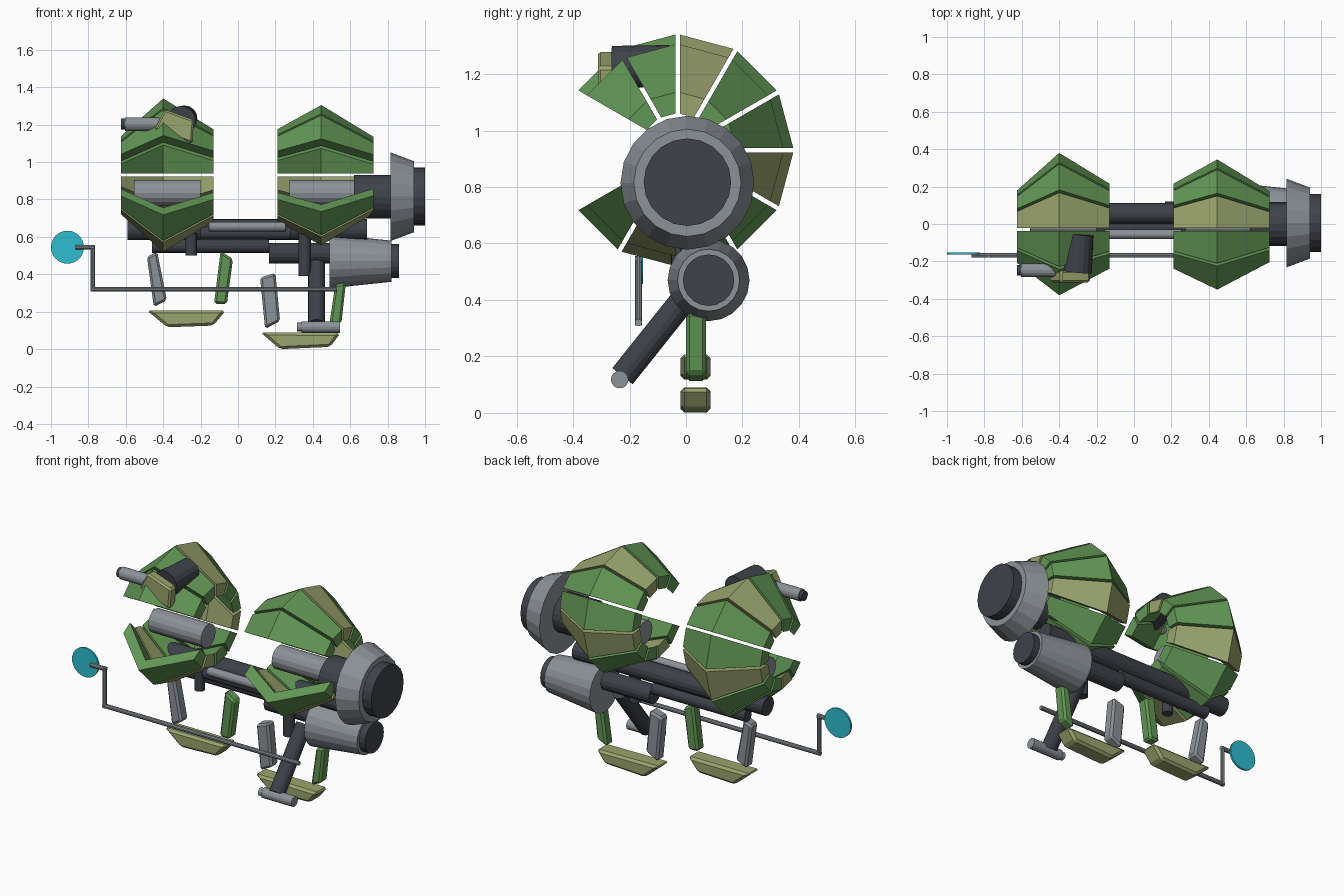
import bpy, bmesh, math
from mathutils import Vector

if "Cube" in bpy.data.objects:
    bpy.data.objects.remove(bpy.data.objects["Cube"])


def material(name, r, g, b):
    m = bpy.data.materials.new(name)
    lin = [((c / 255 + 0.055) / 1.055) ** 2.4 for c in (r, g, b)]
    m.diffuse_color = (*lin, 1)
    m.use_nodes = True
    m.node_tree.nodes["Principled BSDF"].inputs["Base Color"].default_value = m.diffuse_color
    return m


GREEN = material("leaf green", 98, 150, 85)
KHAKI = material("khaki", 154, 164, 110)
GRAY = material("steel gray", 140, 146, 152)
DARK = material("dark metal", 62, 66, 73)
CYAN = material("cyan", 46, 190, 208)


def finish(name, bm, mat, bevel=0):
    bmesh.ops.recalc_face_normals(bm, faces=bm.faces)
    me = bpy.data.meshes.new(name)
    bm.to_mesh(me)
    bm.free()
    me.materials.append(mat)
    ob = bpy.data.objects.new(name, me)
    bpy.context.collection.objects.link(ob)
    if bevel:
        mod = ob.modifiers.new("chamfer", 'BEVEL')
        mod.width = bevel
        mod.segments = 1
    return ob


def rod(name, a, b, r1, mat, r2=None, sides=16):
    """Cylinder or cone between two points."""
    a, b = Vector(a), Vector(b)
    bm = bmesh.new()
    bmesh.ops.create_cone(bm, cap_ends=True, segments=sides, radius1=r1,
                          radius2=r1 if r2 is None else r2, depth=(b - a).length)
    rot = (b - a).to_track_quat('Z', 'Y').to_matrix()
    for v in bm.verts:
        v.co = rot @ v.co + (a + b) / 2
    return finish(name, bm, mat)


def prism(name, pts, y0, y1, mat, bevel=0):
    """Outline in x, z pulled along y."""
    bm = bmesh.new()
    lo = [bm.verts.new((x, y0, z)) for x, z in pts]
    hi = [bm.verts.new((x, y1, z)) for x, z in pts]
    bm.faces.new(lo)
    bm.faces.new(hi)
    n = len(pts)
    for i in range(n):
        j = (i + 1) % n
        bm.faces.new((lo[i], lo[j], hi[j], hi[i]))
    return finish(name, bm, mat, bevel)


# Armour rings: ten wedge plates with a ridged section, open at the front
RING_Y, RING_Z, GAP = -0.03, 0.93, 0.008


def armour_plate(name, section, deg, mat):
    bm = bmesh.new()
    ends = []
    for d, side in ((deg, 1), (deg + 30, -1)):
        a = math.radians(d)
        loop = []
        for x, r in section:
            y = r * math.cos(a) - side * GAP * math.sin(a)
            z = r * math.sin(a) + side * GAP * math.cos(a)
            loop.append(bm.verts.new((x, RING_Y + y, RING_Z + z)))
        ends.append(loop)
    p, q = ends
    n = len(section)
    for i in range(n):
        j = (i + 1) % n
        bm.faces.new((p[i], p[j], q[j], q[i]))
    # end caps split at the ridge
    for e in ends:
        bm.faces.new((e[0], e[1], e[4], e[5]))
        bm.faces.new((e[1], e[2], e[3], e[4]))
    finish(name, bm, mat)


for label, x0, xr, x1, e0, ridge, e1 in (
        ("left", -0.625, -0.40, -0.13, 0.21, 0.41, 0.245),
        ("right", 0.21, 0.445, 0.725, 0.245, 0.375, 0.205)):
    t = 0.075
    section = [(x0, e0), (xr, ridge), (x1, e1),
               (x1, e1 - t), (xr, ridge - t), (x0, e0 - t)]
    for k in range(10):
        deg = 210 + 30 * k
        mat = KHAKI if deg % 90 == 60 else GREEN
        armour_plate(f"{label}_armour_plate_{k + 1}", section, deg, mat)

# Cores inside the rings
rod("left_core", (-0.555, 0, 0.835), (-0.2, 0, 0.835), 0.07, GRAY)
rod("right_core", (0.275, 0, 0.835), (0.625, 0, 0.835), 0.07, GRAY)

# Large end wheel
rod("axle", (0.62, 0, 0.815), (0.82, 0, 0.815), 0.117, DARK, sides=20)
rod("large_wheel", (0.815, 0.005, 0.815), (0.94, 0.005, 0.815), 0.237, GRAY, 0.19, 20)
rod("large_wheel_cap", (0.935, 0.005, 0.817), (1.0, 0.005, 0.817), 0.155, DARK, sides=20)

# Small end drum
rod("small_drum", (0.49, 0.08, 0.47), (0.82, 0.08, 0.47), 0.145, GRAY, 0.11, 20)
rod("small_drum_cap", (0.815, 0.08, 0.47), (0.86, 0.08, 0.47), 0.091, DARK, sides=20)

# Beams joining both sides
rod("upper_beam", (-0.59, 0.055, 0.64), (0.69, 0.055, 0.64), 0.056, DARK)
rod("front_beam", (-0.2, -0.02, 0.622), (0.28, -0.02, 0.622), 0.037, DARK)
rod("front_pipe", (-0.155, -0.055, 0.655), (0.255, -0.055, 0.655), 0.026, GRAY)
rod("lower_beam", (-0.46, 0.065, 0.552), (0.165, 0.065, 0.552), 0.037, DARK)
rod("lower_sleeve", (0.165, 0.065, 0.513), (0.5, 0.065, 0.513), 0.055, DARK)
rod("right_post", (0.357, -0.02, 0.39), (0.357, -0.02, 0.66), 0.033, DARK)
rod("left_post", (-0.25, -0.01, 0.5), (-0.25, -0.01, 0.62), 0.03, DARK)

# Slanted leg and foot bar
rod("leg", (0.42, 0.03, 0.45), (0.42, -0.225, 0.13), 0.046, DARK)
rod("foot_bar", (0.34, -0.235, 0.118), (0.545, -0.235, 0.118), 0.031, GRAY)
rod("foot_bar_tip", (0.315, -0.235, 0.118), (0.345, -0.235, 0.118), 0.024, GRAY)

# Thin cranked rod with disc
Y = -0.168
rod("long_rod", (-0.787, Y, 0.32), (0.53, Y, 0.32), 0.013, GRAY, sides=10)
rod("rod_riser", (-0.777, Y, 0.31), (-0.777, Y, 0.555), 0.012, GRAY, sides=10)
rod("rod_arm", (-0.87, Y, 0.545), (-0.767, Y, 0.545), 0.013, GRAY, sides=10)
rod("disc", (-0.912, -0.164, 0.545), (-0.912, -0.152, 0.545), 0.088, CYAN, sides=32)

# Hanging links and bottom pads
links = (
    ("left_outer_link", GRAY, [(-0.487, 0.495), (-0.432, 0.52), (-0.38, 0.262), (-0.45, 0.225)]),
    ("left_inner_link", GREEN, [(-0.093, 0.525), (-0.027, 0.482), (-0.06, 0.24), (-0.128, 0.243)]),
    ("right_inner_link", GRAY, [(0.118, 0.382), (0.2, 0.408), (0.225, 0.15), (0.145, 0.108)]),
    ("right_outer_link", GREEN, [(0.52, 0.345), (0.577, 0.355), (0.553, 0.14), (0.485, 0.108)]),
)
for name, mat, pts in links:
    prism(name, pts, 0.0, 0.07, mat, 0.012)
prism("left_pad", [(-0.487, 0.207), (-0.066, 0.207), (-0.132, 0.126), (-0.378, 0.117)],
      -0.02, 0.087, KHAKI, 0.014)
prism("right_pad", [(0.12, 0.09), (0.548, 0.086), (0.492, 0.012), (0.225, 0.0)],
      -0.02, 0.087, KHAKI, 0.014)

# Side nozzle on the left ring
rod("nozzle_body", (-0.305, -0.255, 1.22), (-0.285, -0.055, 1.235), 0.08, DARK, 0.068)
rod("nozzle_barrel", (-0.605, -0.247, 1.203), (-0.4, -0.247, 1.203), 0.036, GRAY)
rod("nozzle_muzzle", (-0.625, -0.247, 1.203), (-0.6, -0.247, 1.203), 0.029, DARK)
prism("nozzle_plate", [(-0.447, 1.175), (-0.392, 1.282), (-0.235, 1.225), (-0.245, 1.1)],
      -0.312, -0.25, KHAKI, 0.01)
